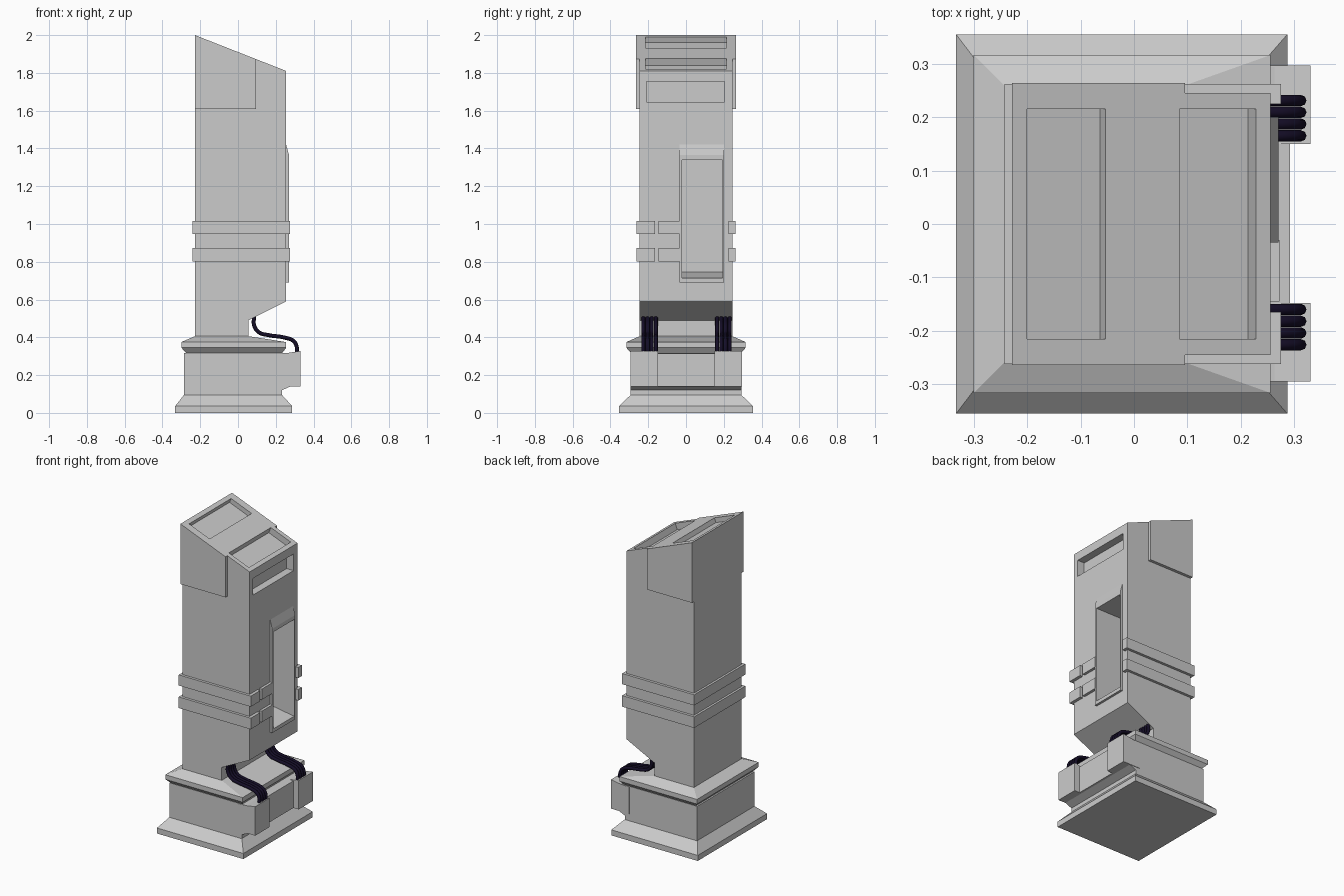
import bpy, bmesh
from mathutils import Vector

if "Cube" in bpy.data.objects:
    bpy.data.objects.remove(bpy.data.objects["Cube"])


def finish(name, bm):
    bmesh.ops.recalc_face_normals(bm, faces=bm.faces)
    me = bpy.data.meshes.new(name)
    bm.to_mesh(me)
    bm.free()
    ob = bpy.data.objects.new(name, me)
    bpy.context.collection.objects.link(ob)
    return ob


def prism(name, pts, lo, hi, axis="Y"):
    """Extrude an (x, z) outline along y, or an (x, y) outline along z."""
    bm = bmesh.new()
    place = (lambda a, b, t: (a, t, b)) if axis == "Y" else (lambda a, b, t: (a, b, t))
    face = bm.faces.new([bm.verts.new(place(a, b, lo)) for a, b in pts])
    ext = bmesh.ops.extrude_face_region(bm, geom=[face])["geom"]
    bmesh.ops.translate(bm, vec=Vector(place(0, 0, hi - lo)),
                        verts=[g for g in ext if isinstance(g, bmesh.types.BMVert)])
    return finish(name, bm)


def stack(name, levels):
    """Loft rectangles given as (x min, x max, half y, z)."""
    bm = bmesh.new()
    rings = [[bm.verts.new(p) for p in ((a, -h, z), (b, -h, z), (b, h, z), (a, h, z))]
             for a, b, h, z in levels]
    bm.faces.new(rings[0])
    bm.faces.new(rings[-1])
    for r, s in zip(rings, rings[1:]):
        for i in range(4):
            j = (i + 1) % 4
            bm.faces.new((r[i], r[j], s[j], s[i]))
    return finish(name, bm)


def cut(targets, cutter):
    for ob in targets:
        mod = ob.modifiers.new("recess", "BOOLEAN")
        mod.operation, mod.solver, mod.object = "DIFFERENCE", "EXACT", cutter
        bpy.context.view_layer.objects.active = ob
        bpy.ops.object.modifier_apply(modifier=mod.name)
    bpy.data.objects.remove(cutter)


def roof(x):
    return 2.0 - (x + 0.228) * 0.393


# Plinth, block and collar
stack("plinth", [(-.333, .287, .355, 0), (-.333, .287, .355, .036), (-.286, .233, .293, .095)])
prism("base_block", [(-.286, .09), (.233, .09), (.233, .12), (.278, .14), (.292, .14),
                     (.292, .315), (.25, .318), (-.286, .318)], -.294, .294)
stack("collar", [(-.27, .23, .286, .312), (-.30, .255, .316, .345),
                 (-.30, .255, .316, .375), (-.228, .055, .245, .406)])

# Cable brackets
for side, lo, hi in (("front", -.295, -.148), ("back", .15, .297)):
    prism(side + "_bracket", [(.2, .14), (.33, .14), (.33, .328), (.25, .315), (.2, .315)], lo, hi)

# Main column
column = prism("column", [(-.228, .39), (.055, .39), (.055, .49), (.255, .59),
                          (.255, roof(.255)), (-.228, 2.0)], -.245, .245)

# Side cheeks at the top
for side, lo, hi in (("front", -.264, -.245), ("back", .245, .264)):
    prism(side + "_cheek", [(-.228, 1.61), (.095, 1.61), (.095, roof(.095)), (-.228, 2.0)], lo, hi)

# Raised door frame with sloped head
frame = prism("door_frame", [(.24, .69), (.270, .69), (.270, 1.365), (.255, 1.42), (.24, 1.42)],
              -.035, .20)

# Deep door niche, shallow slot and two sunken roof panels
cut([column, frame], prism("niche_cutter", [(.06, .745), (.255, .713), (.35, .713),
                                            (.35, 1.34), (.06, 1.34)], -.02, .193))
cut([column], prism("slot_cutter", [(.205, 1.647), (.3, 1.647), (.3, 1.755), (.205, 1.755)],
                    -.21, .205))
n = Vector((.366, .931))
for x0, x1, d in ((-.2, -.053, .03), (.085, .228, .04)):
    a, b = Vector((x0, roof(x0))), Vector((x1, roof(x1)))
    cut([column], prism("panel_cutter", [a - n * d, b - n * d, b + n * .05, a + n * .05],
                        -.215, .215))

# Bands wrapping the column, open around the door
band = [(.275, -.165), (.275, -.262), (-.242, -.262), (-.242, .262), (.275, .262), (.275, .225),
        (.25, .225), (.25, .24), (-.22, .24), (-.22, -.24), (.25, -.24), (.25, -.165)]
link = [(.25, -.145), (.272, -.145), (.272, -.03), (.25, -.03)]
for level, lo, hi in (("lower", .802, .874), ("upper", .948, 1.017)):
    prism(level + "_band", band, lo, hi, "Z")
    prism(level + "_band_link", link, lo, hi, "Z")

# Two bundles of four cables
path = [(.085, .51), (.085, .465), (.11, .427), (.16, .412), (.25, .398),
        (.295, .38), (.311, .35), (.311, .315)]
cu = bpy.data.curves.new("cables", "CURVE")
cu.dimensions = "3D"
cu.bevel_depth, cu.bevel_resolution, cu.resolution_u = .0105, 2, 4
cu.use_fill_caps = True
for start in (-.226, .165):
    for k in range(4):
        sp = cu.splines.new("BEZIER")
        sp.bezier_points.add(len(path) - 1)
        for bp, (x, z) in zip(sp.bezier_points, path):
            bp.co = (x, start + k * .022, z)
            bp.handle_left_type = bp.handle_right_type = "AUTO"
cables = bpy.data.objects.new("cables", cu)
bpy.context.collection.objects.link(cables)
mat = bpy.data.materials.new("dark_navy")
mat.diffuse_color = (.007, .004, .02, 1)
mat.use_nodes = True
mat.node_tree.nodes["Principled BSDF"].inputs["Base Color"].default_value = mat.diffuse_color
cu.materials.append(mat)
